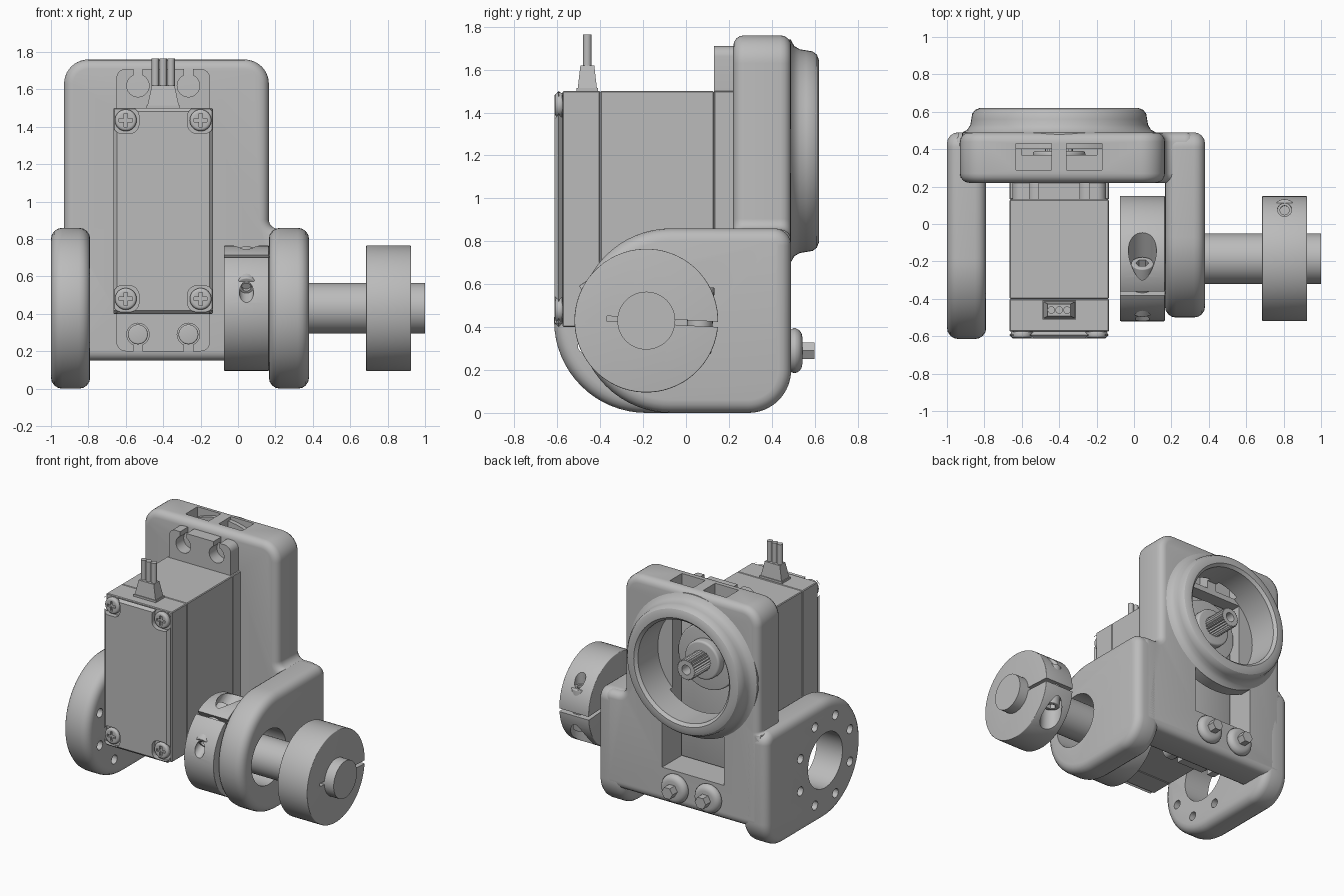
import bpy, bmesh
from math import sin, cos, pi, radians
from mathutils import Vector, Matrix

old = bpy.data.objects.get("Cube")
if old:
    bpy.data.objects.remove(old, do_unlink=True)

gray = bpy.data.materials.new("plain gray")
gray.use_nodes = True
gray.diffuse_color = (0.5, 0.5, 0.5, 1)
gray.node_tree.nodes["Principled BSDF"].inputs["Base Color"].default_value = gray.diffuse_color
parts = []


def apply(ob, mod):
    bpy.context.view_layer.objects.active = ob
    bpy.ops.object.modifier_apply(modifier=mod.name)


def finish(name, bm, bevel=0, segs=4):
    bmesh.ops.remove_doubles(bm, verts=bm.verts, dist=0.0001)
    bmesh.ops.recalc_face_normals(bm, faces=bm.faces)
    me = bpy.data.meshes.new(name)
    bm.to_mesh(me)
    bm.free()
    me.materials.append(gray)
    ob = bpy.data.objects.new(name, me)
    bpy.context.collection.objects.link(ob)
    if bevel:
        mod = ob.modifiers.new("bevel", 'BEVEL')
        mod.width, mod.segments, mod.use_clamp_overlap = bevel, segs, False
        mod.limit_method, mod.angle_limit = 'ANGLE', radians(40)
        apply(ob, mod)
    parts.append(ob)
    return ob


def prism(name, pts, axis, lo, hi, bevel=0, segs=4, taper=1):
    """Extrude a 2D outline along an axis, optionally tapering it."""
    bm = bmesh.new()
    place = {'x': lambda p, h: (h, p[0], p[1]), 'y': lambda p, h: (p[0], h, p[1]),
             'z': lambda p, h: (p[0], p[1], h)}[axis]
    mid = sum((Vector(p) for p in pts), Vector((0, 0))) / len(pts)
    top = [mid + (Vector(p) - mid) * taper for p in pts]
    a = [bm.verts.new(place(p, lo)) for p in pts]
    b = [bm.verts.new(place(p, hi)) for p in top]
    bm.faces.new(a)
    bm.faces.new(b)
    for i in range(len(a)):
        bm.faces.new((a[i - 1], a[i], b[i], b[i - 1]))
    return finish(name, bm, bevel, segs)


def rect(x0, x1, y0, y1):
    return [(x0, y0), (x1, y0), (x1, y1), (x0, y1)]


def box(name, x0, x1, y0, y1, z0, z1, bevel=0, segs=2):
    return prism(name, rect(x0, x1, y0, y1), 'z', z0, z1, bevel, segs)


def cyl(name, axis, c, r, lo, hi, bevel=0, n=48):
    pts = [(c[0] + r * cos(2 * pi * i / n), c[1] + r * sin(2 * pi * i / n)) for i in range(n)]
    return prism(name, pts, axis, lo, hi, bevel)


def rounded(corners, n=10):
    """Outline from right-angled corners (u, v, radius)."""
    out = []
    for i, (u, v, r) in enumerate(corners):
        p = Vector((u, v))
        d1 = (Vector(corners[i - 1][:2]) - p).normalized()
        d2 = (Vector(corners[(i + 1) % len(corners)][:2]) - p).normalized()
        for k in range(n + 1 if r else 1):
            a = k / n * pi / 2
            q = p + r * (d1 + d2 - d2 * cos(a) - d1 * sin(a))
            if not out or (q - out[-1]).length > 0.001:
                out.append(q)
    return out


def cut(ob, *cutters):
    for c in cutters:
        mod = ob.modifiers.new("cut", 'BOOLEAN')
        mod.operation, mod.solver, mod.object = 'DIFFERENCE', 'EXACT', c
        apply(ob, mod)
        parts.remove(c)
        bpy.data.objects.remove(c, do_unlink=True)
    return ob


def lathe(name, profile, c, n=64):
    """Revolve a closed (radius, y) profile about a y-parallel axis."""
    bm = bmesh.new()
    rings = [[bm.verts.new((c[0] + r * cos(2 * pi * i / n), y, c[1] + r * sin(2 * pi * i / n)))
              for r, y in profile] for i in range(n)]
    for i in range(n):
        for j in range(len(profile)):
            bm.faces.new((rings[i - 1][j - 1], rings[i - 1][j], rings[i][j], rings[i][j - 1]))
    return finish(name, bm)


SX = -0.4                # servo centre line
OUT = (SX, 1.22)         # output axis (x, z)
AXLE = (-0.185, 0.43)    # axle centre (y, z)

# Bracket back plate with output bore, servo window and nut pockets
plate = prism("back_plate", rounded([
    (-0.95, 0.15, 0.06), (0.33, 0.15, 0.06), (0.33, 0.855, 0.06), (0.165, 0.855, 0.05),
    (0.165, 1.76, 0.13), (-0.93, 1.76, 0.13), (-0.93, 0.855, 0.01), (-0.95, 0.855, 0.01)]),
    'y', 0.22, 0.49, 0.05)
cut(plate, cyl("bore", 'y', OUT, 0.37, 0.37, 0.8, n=64),
    box("window", SX - 0.25, SX + 0.25, 0, 0.8, 0.41, 1.49))
for dx in (-0.135, 0.135):
    cut(plate, box("pocket", SX + dx - 0.095, SX + dx + 0.095, 0.29, 0.43, 1.53, 1.9))

# Raised ring around the output bore
lathe("output_ring", [(0.37, 0.40), (0.37, 0.60), (0.39, 0.62), (0.425, 0.62), (0.45, 0.61),
                      (0.465, 0.59), (0.47, 0.56), (0.475, 0.53), (0.49, 0.505),
                      (0.52, 0.488), (0.52, 0.40)], OUT)


# Side arms
def arm(name, x0, x1, yc):
    r = 0.43
    ob = prism(name, rounded([(yc - r, 0, r), (0.49, 0, 0.2), (0.49, 0.86, 0.08),
                              (yc - r, 0.86, r)], 16), 'x', x0, x1, 0.06)
    return cut(ob, cyl("arm_bore", 'x', AXLE, 0.2, x0 - 0.1, x1 + 0.1))


left_arm = arm("flange_arm", -1, -0.79, AXLE[0])
arm("axle_arm", 0.165, 0.38, -0.07)
for i in range(8):
    a = (i + 0.5) * pi / 4
    cut(left_arm, cyl("bolt_hole", 'x', (AXLE[0] + 0.31 * cos(a), AXLE[1] + 0.31 * sin(a)),
                      0.033, -1.1, -0.7, n=16))

# Axle and its two split clamp collars
cyl("axle", 'x', AXLE, 0.135, -0.075, 1.0)


def collar(name, x0, x1, angle):
    xm = (x0 + x1) / 2
    ob = cyl(name, 'x', (0, 0), 0.335, x0, x1, 0.005, n=64)
    cut(ob, box("slit", x0 - 1, x1 + 1, 0.1, 0.5, -0.012, 0.012),
        box("notch", x0 - 1, x1 + 1, -0.185, -0.1, -0.012, 0.012),
        cyl("screw_hole", 'z', (xm, 0.25), 0.038, -0.05, 0.5, n=24),
        cyl("counterbore", 'z', (xm, 0.25), 0.075, -0.5, -0.07, n=32))
    screw = cyl(name + "_screw", 'z', (xm, 0.25), 0.06, -0.14, 0.17, 0.006, n=24)
    cut(screw, cyl("hex", 'z', (xm, 0.25), 0.035, -0.2, -0.09, n=6),
        cyl("shank", 'z', (xm, 0.25), 0.025, 0.15, 0.3, n=12))
    for o in (ob, screw):
        o.data.transform(Matrix.Translation((0, *AXLE)) @ Matrix.Rotation(radians(angle), 4, 'X'))


collar("inner_collar", -0.075, 0.165, 124)
collar("outer_collar", 0.685, 0.925, -3)

# Servo case in three sections, plus the narrower gearbox behind
for name, y0, y1 in (("front_case", -0.575, -0.40), ("middle_case", -0.40, 0.13),
                     ("gear_case", 0.13, 0.23)):
    box("servo_" + name, SX - 0.266, SX + 0.266, y0, y1, 0.40, 1.5, 0.005, 1)
box("servo_gearbox", SX - 0.24, SX + 0.24, 0.22, 0.29, 0.42, 1.48, 0.01)

# Front cover with notched corners and screws
cover = box("servo_cover", SX - 0.266, SX + 0.266, -0.612, -0.575, 0.40, 1.5)
cover.data.transform(Matrix.Identity(4))
bevel = cover.modifiers.new("edge", 'BEVEL')
bevel.width, bevel.segments = 0.022, 1
apply(cover, bevel)
for sx in (-1, 1):
    for z, s in ((1.435, 1), (0.48, -1)):
        x = SX + sx * 0.2
        cut(cover, prism("notch", rounded([
            (x - 0.07, z - 0.07, 0.05), (x + 0.07, z - 0.07, 0.05),
            (x + 0.07, z + 0.07, 0.05), (x - 0.07, z + 0.07, 0.05)]), 'y', -0.7, -0.578))
        head = cyl("cover_screw", 'y', (x, z), 0.058, -0.61, -0.57, 0.015, n=32)
        cut(head, box("slot_a", x - 0.035, x + 0.035, -0.7, -0.595, z - 0.009, z + 0.009),
            box("slot_b", x - 0.009, x + 0.009, -0.7, -0.595, z - 0.035, z + 0.035))

# Mounting ears with open slots; lower ones carry the bolts
for name, z0, z1, zh, edge in (("upper", 1.45, 1.71, 1.62, 1.8), ("lower", 0.2, 0.45, 0.29, 0.1)):
    ear = prism(name + "_ear", rounded([(SX - 0.25, z0, 0.05), (SX + 0.25, z0, 0.05),
                                        (SX + 0.25, z1, 0.05), (SX - 0.25, z1, 0.05)]),
                'y', 0.13, 0.225)
    for dx in (-0.135, 0.135):
        x = SX + dx
        cut(ear, cyl("ear_hole", 'y', (x, zh), 0.06, 0, 0.4, n=32),
            box("ear_slot", x - 0.025, x + 0.025, 0, 0.4, min(zh, edge), max(zh, edge)))
box("ear_rib", SX - 0.02, SX + 0.02, 0.13, 0.22, 0.3, 0.42)
for dx in (-0.135, 0.135):
    c = (SX + dx, 0.29)
    cyl("bolt_shank", 'y', c, 0.053, 0.09, 0.48, 0.008, n=32)
    head = cyl("bolt_head", 'y', c, 0.105, 0.47, 0.542, 0.04)
    cut(head, cyl("hex", 'y', c, 0.045, 0.50, 0.6, n=6))

# Output boss and splined shaft
cyl("output_boss", 'y', OUT, 0.235, 0.28, 0.33, 0.01)
cyl("output_hub", 'y', OUT, 0.14, 0.32, 0.39, 0.015)
teeth = 24
spline = prism("output_spline", [
    (OUT[0] + (0.075 - 0.01 * (i % 2)) * cos(pi * i / teeth),
     OUT[1] + (0.075 - 0.01 * (i % 2)) * sin(pi * i / teeth)) for i in range(2 * teeth)],
    'y', 0.38, 0.57)
cut(spline, cyl("shaft_hole", 'y', OUT, 0.035, 0.45, 0.7, n=24))

# Cable strain relief and wires
box("cable_base", SX - 0.09, SX + 0.09, -0.51, -0.41, 1.49, 1.515)
prism("cable_relief", rect(SX - 0.085, SX + 0.085, -0.505, -0.415), 'z', 1.51, 1.62, taper=0.72)
for dx in (-0.042, 0, 0.042):
    cyl("wire", 'z', (SX + dx, -0.46), 0.02, 1.6, 1.765, n=16)

# Smooth round surfaces, keep crisp edges
bpy.ops.object.select_all(action='DESELECT')
for ob in parts:
    ob.select_set(True)
bpy.context.view_layer.objects.active = parts[0]
bpy.ops.object.shade_smooth_by_angle(angle=radians(30))
